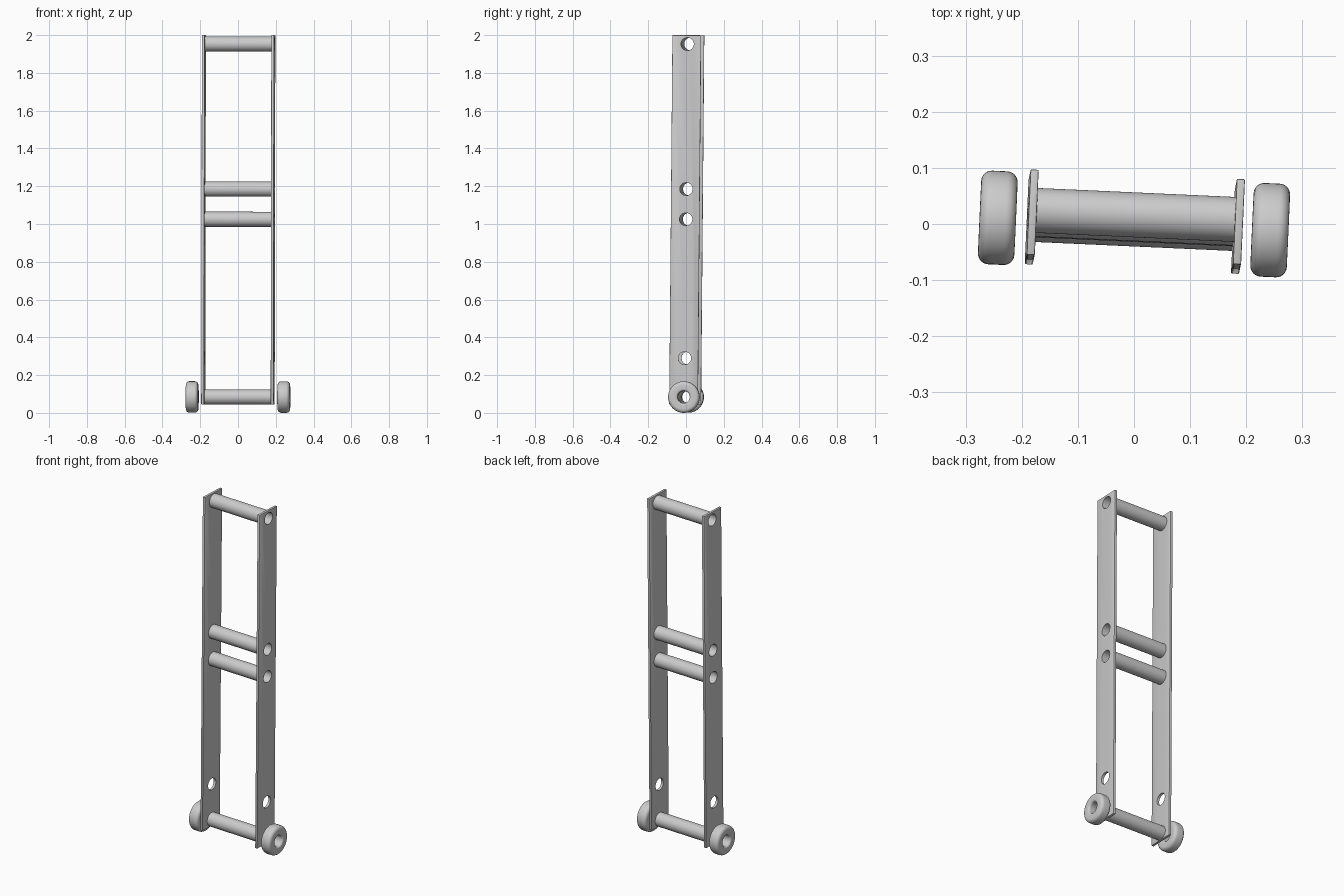
import bpy, bmesh
from math import sin, cos, pi, radians
from mathutils import Matrix, Euler

cube = bpy.data.objects.get("Cube")
if cube:
    bpy.data.objects.remove(cube, do_unlink=True)

# One plain metal colour
grey = bpy.data.materials.new("light grey")
grey.use_nodes = True
grey.diffuse_color = (0.6, 0.6, 0.6, 1)
grey.node_tree.nodes["Principled BSDF"].inputs["Base Color"].default_value = (0.6, 0.6, 0.6, 1)

# The whole frame is slightly turned and leans back about the axle
AXLE = 0.084
POSE = (Matrix.Translation((0, 0, AXLE))
        @ Euler((radians(-0.5), radians(0.08), radians(-2.6))).to_matrix().to_4x4()
        @ Matrix.Translation((0, 0, -AXLE)))
TUBE_HEIGHTS = (AXLE, 1.025, 1.185, 1.953)
HOLE_HEIGHTS = TUBE_HEIGHTS + (0.29,)
BORE = 0.034
PLATE_X, PLATE_THICK = 0.184, 0.0145


def finish(name, bm):
    bmesh.ops.recalc_face_normals(bm, faces=bm.faces)
    mesh = bpy.data.meshes.new(name)
    bm.to_mesh(mesh)
    bm.free()
    mesh.materials.append(grey)
    obj = bpy.data.objects.new(name, mesh)
    bpy.context.collection.objects.link(obj)
    obj.matrix_world = POSE
    return obj


def smooth(obj):
    bpy.ops.object.select_all(action='DESELECT')
    obj.select_set(True)
    bpy.context.view_layer.objects.active = obj
    bpy.ops.object.shade_smooth_by_angle(angle=radians(35))


def ring_solid(name, profile, x, z, sides=48):
    """Turn a closed (x, radius) profile around the x direction."""
    bm = bmesh.new()
    rings = []
    for i in range(sides):
        a = 2 * pi * i / sides
        rings.append([bm.verts.new((x + px, r * cos(a), z + r * sin(a))) for px, r in profile])
    n = len(profile)
    for i in range(sides):
        here, after = rings[i], rings[(i + 1) % sides]
        for j in range(n):
            k = (j + 1) % n
            bm.faces.new((here[j], here[k], after[k], after[j]))
    obj = finish(name, bm)
    smooth(obj)
    return obj


def rounded_section(half, inner, outer, fillet_in, fillet_out, steps=6):
    """Rectangular section with quarter-round corners."""
    corners = ((1, outer, -1, fillet_out, 0), (-1, outer, -1, fillet_out, 1),
               (-1, inner, 1, fillet_in, 2), (1, inner, 1, fillet_in, 3))
    pts = []
    for side, rad, inward, f, quarter in corners:
        for s in range(steps + 1):
            a = (quarter + s / steps) * pi / 2
            pts.append((side * (half - f) + f * cos(a), rad + inward * f + f * sin(a)))
    return pts


# Hollow cross tubes between the side plates
half = PLATE_X - PLATE_THICK / 2
section = [(-half, BORE), (half, BORE), (half, 0.04), (-half, 0.04)]
for label, z in zip(("axle", "lower", "middle", "top"), TUBE_HEIGHTS):
    ring_solid(label + "_tube", section, 0, z)

# Drill for the plate holes
bm = bmesh.new()
for z in HOLE_HEIGHTS:
    bmesh.ops.create_cone(bm, cap_ends=True, segments=48, radius1=BORE, radius2=BORE, depth=1,
                          matrix=Matrix.Translation((0, 0, z)) @ Matrix.Rotation(pi / 2, 4, 'Y'))
drill = finish("hole_drill", bm)

wheel = rounded_section(0.0325, 0.032, 0.0835, 0.012, 0.019)
for label, side in (("left", 1), ("right", -1)):
    # Side plate with softened edges and drilled holes
    bm = bmesh.new()
    low, high = 0.044, 1.9995
    bmesh.ops.create_cube(bm, size=1, matrix=Matrix.Translation((side * PLATE_X, -0.004, (low + high) / 2))
                          @ Matrix.Diagonal((PLATE_THICK, 0.152, high - low, 1)))
    bmesh.ops.bevel(bm, geom=bm.edges[:], offset=0.002, segments=2, profile=0.5, affect='EDGES')
    plate = finish(label + "_side_plate", bm)
    cut = plate.modifiers.new("holes", 'BOOLEAN')
    cut.operation, cut.object, cut.solver = 'DIFFERENCE', drill, 'EXACT'
    bpy.context.view_layer.update()
    bpy.context.view_layer.objects.active = plate
    bpy.ops.object.modifier_apply(modifier=cut.name)
    smooth(plate)

    # Rounded wheel standing clear of the plate
    ring_solid(label + "_wheel", wheel, side * 0.243, AXLE)

bpy.data.objects.remove(drill, do_unlink=True)
